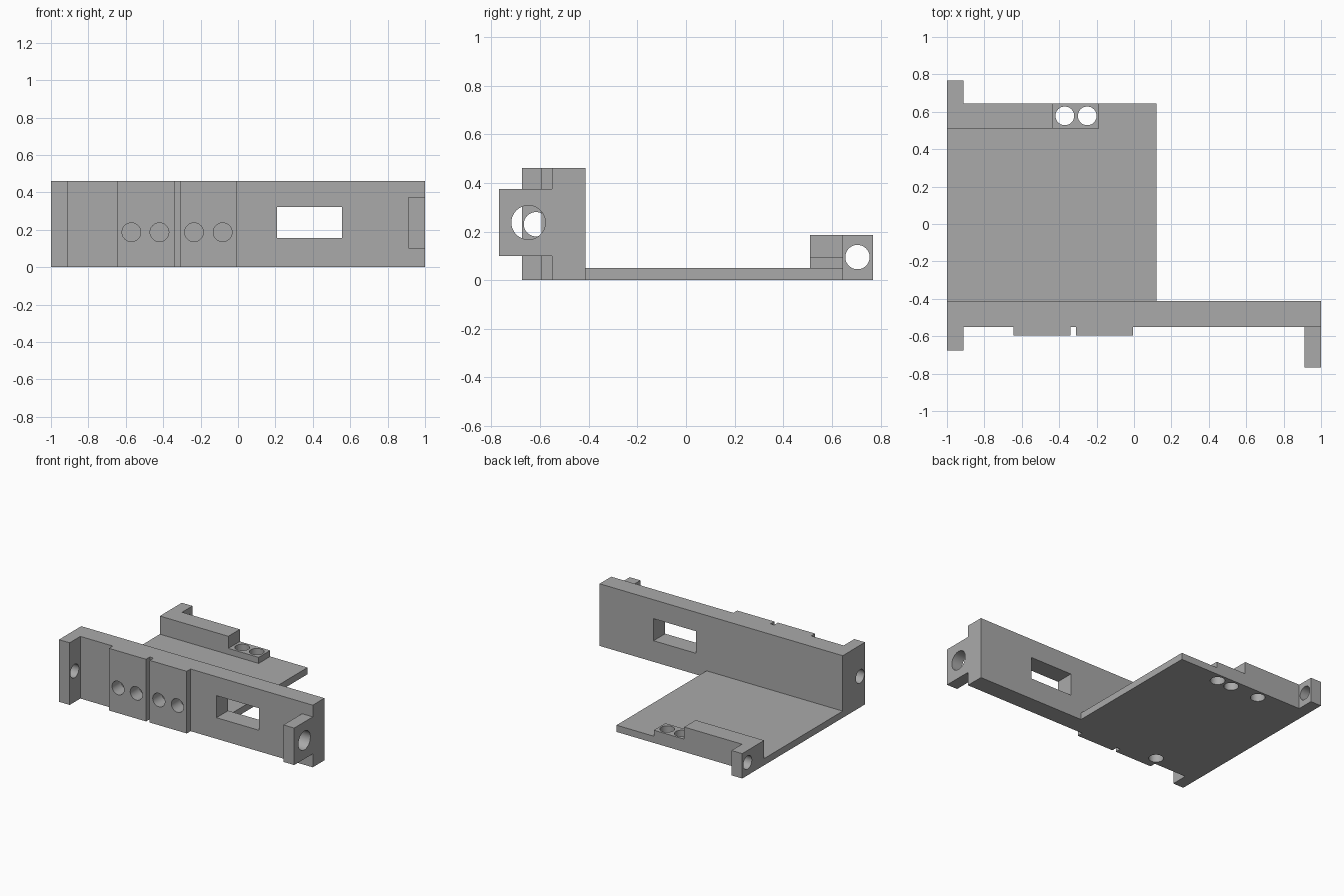
import bpy
import bmesh
from math import radians
from mathutils import Matrix, Vector

if "Cube" in bpy.data.objects:
    bpy.data.objects.remove(bpy.data.objects["Cube"])

grey = bpy.data.materials.new("plain_grey")
grey.use_nodes = True
grey.diffuse_color = (0.4, 0.4, 0.4, 1)
grey.node_tree.nodes["Principled BSDF"].inputs["Base Color"].default_value = (0.4, 0.4, 0.4, 1)


def make_object(name, bm):
    bmesh.ops.recalc_face_normals(bm, faces=bm.faces)
    mesh = bpy.data.meshes.new(name)
    bm.to_mesh(mesh)
    bm.free()
    mesh.materials.append(grey)
    obj = bpy.data.objects.new(name, mesh)
    bpy.context.collection.objects.link(obj)
    return obj


def prism(name, points, direction):
    """Extrude a closed outline of 3D points along a vector."""
    bm = bmesh.new()
    face = bm.faces.new([bm.verts.new(p) for p in points])
    grown = bmesh.ops.extrude_face_region(bm, geom=[face], use_keep_orig=True)
    moved = [g for g in grown["geom"] if isinstance(g, bmesh.types.BMVert)]
    bmesh.ops.translate(bm, verts=moved, vec=direction)
    return make_object(name, bm)


def box(name, x, y, z):
    base = [(x[0], y[0], z[0]), (x[1], y[0], z[0]), (x[1], y[1], z[0]), (x[0], y[1], z[0])]
    return prism(name, base, (0, 0, z[1] - z[0]))


def drill(start, end, radius):
    """Cylinder cutter running between two points."""
    start, end = Vector(start), Vector(end)
    axis = end - start
    turn = Vector((0, 0, 1)).rotation_difference(axis).to_matrix().to_4x4()
    bm = bmesh.new()
    bmesh.ops.create_cone(bm, cap_ends=True, segments=48, radius1=radius, radius2=radius,
                          depth=axis.length,
                          matrix=Matrix.Translation((start + end) / 2) @ turn)
    cutter = make_object("drill_cutter", bm)
    cutter.hide_render = True
    return cutter


def cut(obj, cutters):
    for cutter in cutters:
        mod = obj.modifiers.new("cut", 'BOOLEAN')
        mod.operation = 'DIFFERENCE'
        mod.solver = 'EXACT'
        mod.object = cutter
        bpy.context.view_layer.objects.active = obj
        bpy.ops.object.modifier_apply(modifier=mod.name)


# Shared levels
HOLE = 0.05
WALL_FRONT, WALL_BACK, PAD_FRONT, WALL_TOP = -0.55, -0.413, -0.595, 0.462
PLATE_TOP, RAIL_TOP = 0.05, 0.185
RAIL_FRONT, PLATE_BACK = 0.51, 0.645

# Front wall with its left-hand lug and two raised pads, drawn as a plan outline
plan = [(-1, WALL_BACK), (-1, -0.675), (-0.912, -0.675), (-0.912, WALL_FRONT)]
for left, right in ((-0.645, -0.34), (-0.31, -0.005)):
    plan += [(left, WALL_FRONT), (left, PAD_FRONT), (right, PAD_FRONT), (right, WALL_FRONT)]
plan += [(1, WALL_FRONT), (1, WALL_BACK)]
front_wall = prism("front_wall", [(x, y, 0) for x, y in plan], (0, 0, WALL_TOP))

# Window, pad sockets, lug hole and underside socket
wall_cutters = [box("window_cutter", (0.208, 0.556), (-0.8, -0.3), (0.157, 0.321))]
for x in (-0.57, -0.42, -0.235, -0.082):
    wall_cutters.append(drill((x, -0.7, 0.187), (x, -0.49, 0.187), HOLE))
wall_cutters.append(drill((-1.1, -0.617, 0.23), (-0.8, -0.617, 0.23), HOLE))
wall_cutters.append(drill((-0.605, -0.49, -0.1), (-0.605, -0.49, 0.12), HOLE))
cut(front_wall, wall_cutters)

# Larger lug at the other end of the wall
front_lug = box("front_lug", (0.912, 1), (-0.768, WALL_FRONT), (0.1, 0.375))
lug_cutter = drill((0.8, -0.648, 0.237), (1.1, -0.648, 0.237), 0.07)
cut(front_lug, [lug_cutter])

# Base plate and stepped rail share the same vertical holes
base_plate = box("base_plate", (-1, 0.12), (WALL_BACK, PLATE_BACK), (0, PLATE_TOP))
step = [(-1, PLATE_TOP), (-0.187, PLATE_TOP), (-0.187, 0.095), (-0.437, 0.095),
        (-0.437, RAIL_TOP), (-1, RAIL_TOP)]
rear_rail = prism("rear_rail", [(x, RAIL_FRONT, z) for x, z in step],
                  (0, PLATE_BACK - RAIL_FRONT, 0))
rail_cutters = [drill((x, 0.578, -0.1), (x, 0.578, top), HOLE)
                for x, top in ((-0.25, 0.3), (-0.37, 0.3), (-0.603, 0.12))]
cut(base_plate, rail_cutters)
cut(rear_rail, rail_cutters)

# Rear lug
rear_lug = box("rear_lug", (-1, -0.912), (PLATE_BACK, 0.768), (0, RAIL_TOP))
rear_cutter = drill((-1.1, 0.705, 0.095), (-0.8, 0.705, 0.095), HOLE)
cut(rear_lug, [rear_cutter])

# Remove the cutters, then smooth the bores while keeping edges sharp
for cutter in wall_cutters + rail_cutters + [lug_cutter, rear_cutter]:
    bpy.data.objects.remove(cutter)
for obj in (front_wall, front_lug, base_plate, rear_rail, rear_lug):
    bpy.ops.object.select_all(action='DESELECT')
    obj.select_set(True)
    bpy.context.view_layer.objects.active = obj
    bpy.ops.object.shade_smooth_by_angle(angle=radians(30))
